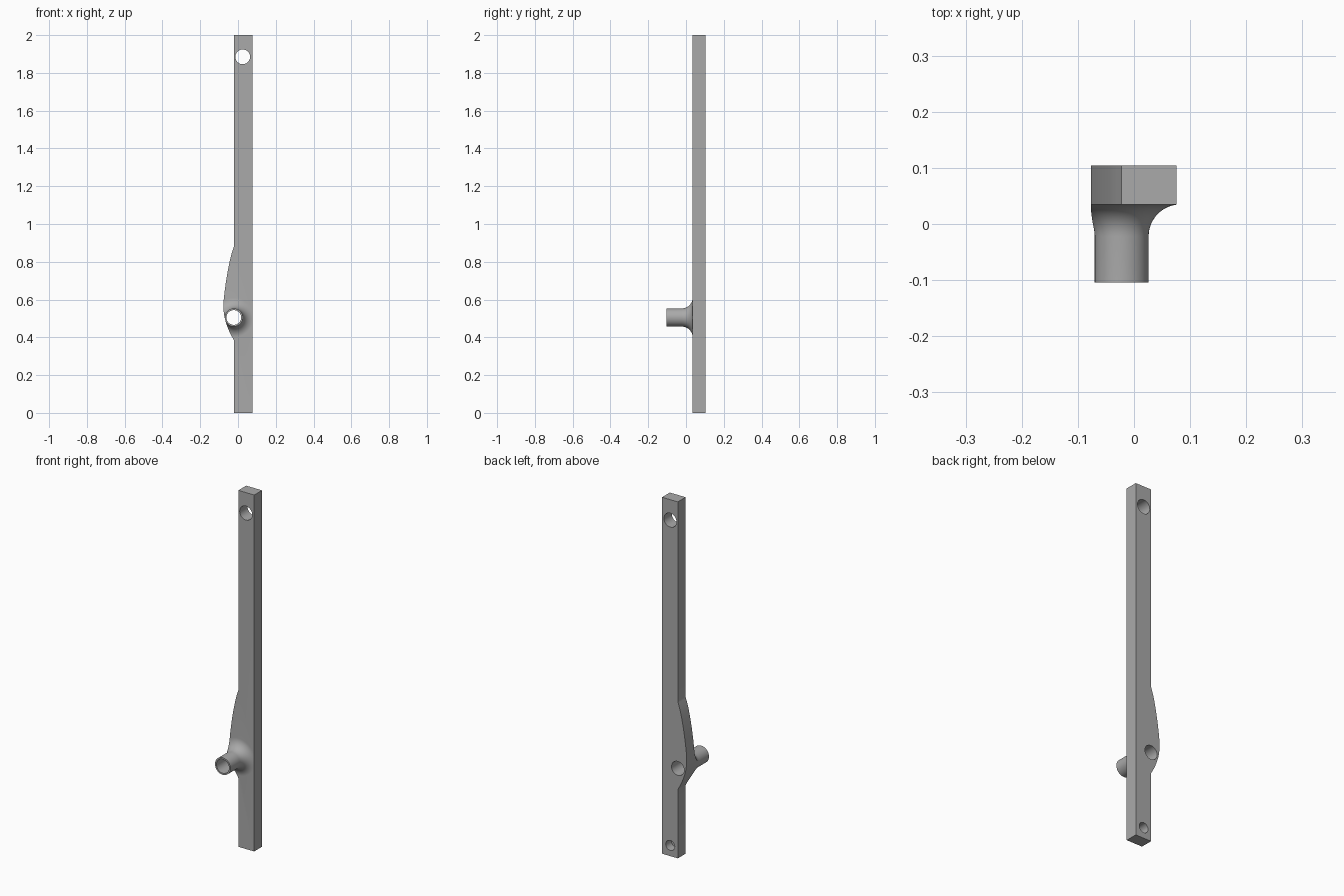
import bpy, bmesh, math
from mathutils import Matrix, Vector

cube = bpy.data.objects.get("Cube")
if cube:
    bpy.data.objects.remove(cube, do_unlink=True)

FRONT, BACK = 0.035, 0.104
PIVOT = (-0.022, 0.505)

grey = bpy.data.materials.new("plain grey")
grey.use_nodes = True
grey.diffuse_color = (0.4, 0.4, 0.4, 1)
grey.node_tree.nodes["Principled BSDF"].inputs["Base Color"].default_value = (0.4, 0.4, 0.4, 1)


def make_object(name, bm):
    bmesh.ops.recalc_face_normals(bm, faces=bm.faces)
    mesh = bpy.data.meshes.new(name)
    bm.to_mesh(mesh)
    bm.free()
    mesh.materials.append(grey)
    obj = bpy.data.objects.new(name, mesh)
    bpy.context.collection.objects.link(obj)
    return obj


def prism(name, outline, y0, y1):
    bm = bmesh.new()
    face = bm.faces.new([bm.verts.new((x, y0, z)) for x, z in outline])
    ext = bmesh.ops.extrude_face_region(bm, geom=[face])["geom"]
    moved = [v for v in ext if isinstance(v, bmesh.types.BMVert)]
    bmesh.ops.translate(bm, verts=moved, vec=(0, y1 - y0, 0))
    return make_object(name, bm)


def lathe(name, profile, centre, steps=64):
    """Solid of revolution about a y axis; profile is (radius, y)."""
    bm = bmesh.new()
    rings = []
    for r, y in profile:
        angles = [math.tau * i / steps for i in range(steps)]
        rings.append([bm.verts.new((centre[0] + r * math.cos(a), y,
                                    centre[1] + r * math.sin(a))) for a in angles])
    for a, b in zip(rings, rings[1:]):
        for i in range(steps):
            j = (i + 1) % steps
            bm.faces.new((a[i], a[j], b[j], b[i]))
    bm.faces.new(rings[0])
    bm.faces.new(rings[-1])
    return make_object(name, bm)


def combine(target, tool, operation):
    mod = target.modifiers.new(operation.lower(), "BOOLEAN")
    mod.operation, mod.solver, mod.object = operation, "EXACT", tool
    bpy.context.view_layer.objects.active = target
    bpy.ops.object.modifier_apply(modifier=mod.name)
    bpy.data.objects.remove(tool, do_unlink=True)


def smooth_path(points, steps=6):
    """Catmull-Rom curve through the points."""
    pts = [Vector(p) for p in [points[0], *points, points[-1]]]
    path = []
    for a, b, c, d in zip(pts, pts[1:], pts[2:], pts[3:]):
        for i in range(steps):
            t = i / steps
            path.append(0.5 * (2 * b + (c - a) * t + (2 * a - 5 * b + 4 * c - d) * t**2
                               + (3 * b - a - 3 * c + d) * t**3))
    return path + [pts[-1]]


# Bar with a swollen side around the pivot
bulge = smooth_path([(-0.022, 0.385), (-0.05, 0.44), (-0.071, 0.505), (-0.077, 0.57),
                     (-0.071, 0.64), (-0.058, 0.73), (-0.04, 0.82), (-0.022, 0.88)])
outline = [(-0.022, 0), *bulge, (-0.022, 2), (0.076, 2), (0.076, 0)]
bar = prism("lever_bar", outline, FRONT, BACK)

# Pivot tube with a flared root, trimmed to the bar outline
R, TUBE = 0.057, 0.048
flare = [(TUBE + R - R * math.cos(a), FRONT - R + R * math.sin(a))
         for a in (math.pi / 2 * i / 12 for i in range(13))]
post = lathe("pivot_tube", [(TUBE, -0.104), *flare, (TUBE + R, 0.06)], PIVOT)
combine(post, prism("trim", outline, -0.2, 0.05), "INTERSECT")
combine(bar, post, "UNION")

# Pivot bore, top through hole and blind hole in the back at the foot
combine(bar, lathe("bore", [(0.039, -0.2), (0.039, 0.2)], PIVOT), "DIFFERENCE")
combine(bar, lathe("top_hole", [(0.039, -0.2), (0.039, 0.2)], (0.025, 1.885)), "DIFFERENCE")
combine(bar, lathe("foot_hole", [(0.028, 0.055), (0.028, 0.2)], (0.025, 0.06)), "DIFFERENCE")

bpy.ops.object.select_all(action="DESELECT")
bar.select_set(True)
bpy.context.view_layer.objects.active = bar
bpy.ops.object.shade_smooth_by_angle(angle=math.radians(30))
